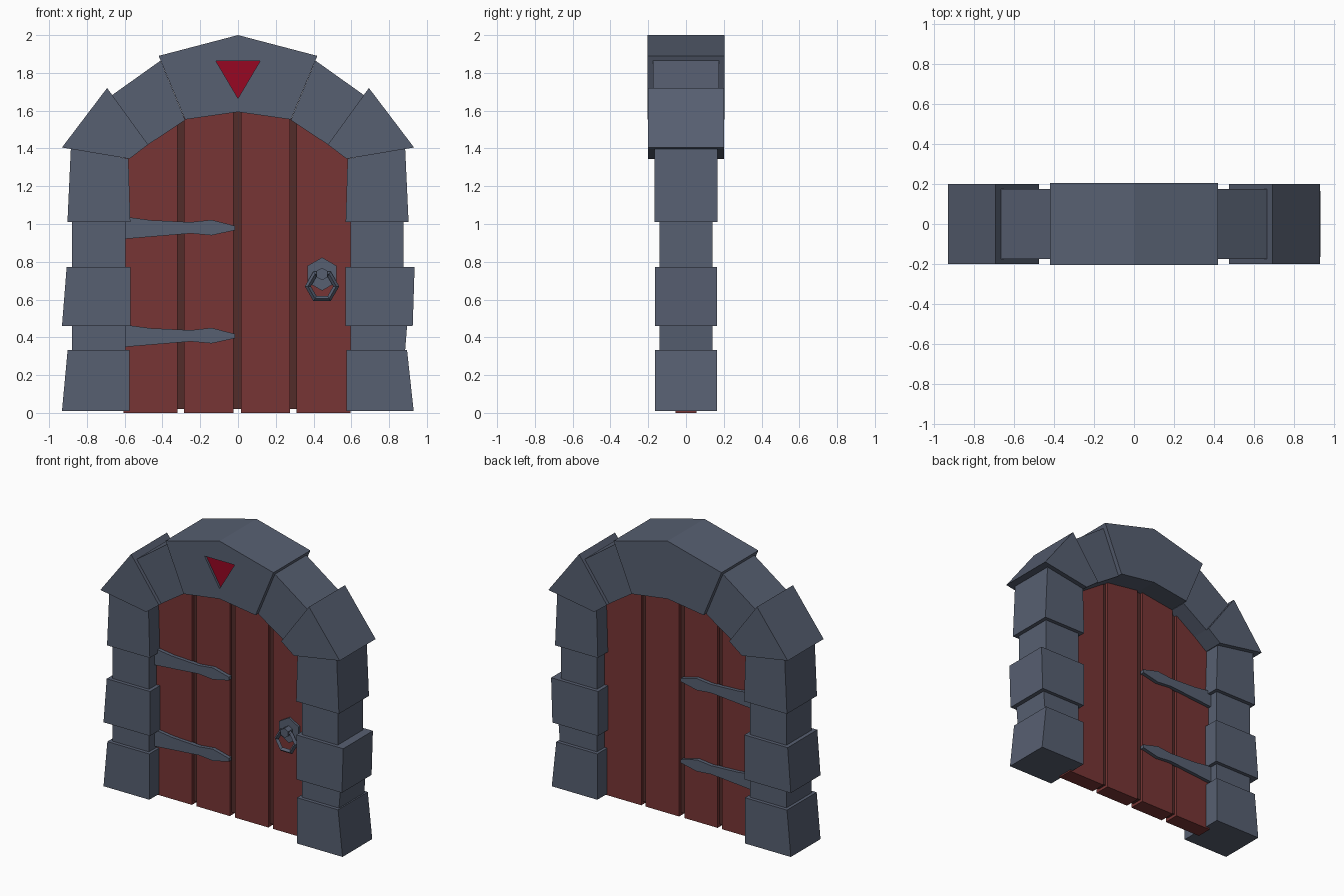
import bpy, bmesh
from math import sin, cos, pi, radians

if "Cube" in bpy.data.objects:
    bpy.data.objects.remove(bpy.data.objects["Cube"])


def material(name, rgb):
    m = bpy.data.materials.new(name)
    m.diffuse_color = (*rgb, 1)
    m.use_nodes = True
    m.node_tree.nodes["Principled BSDF"].inputs["Base Color"].default_value = m.diffuse_color
    return m


STONE = material("blue_grey_stone", (0.095, 0.115, 0.165))
WOOD = material("red_wood", (0.185, 0.036, 0.035))
DARK = material("dark_wood", (0.085, 0.025, 0.023))
GEM = material("crimson", (0.31, 0.002, 0.016))


def prism(name, pts, y0, y1, mat=STONE):
    """Extrude an (x, z) outline from y0 to y1."""
    bm = bmesh.new()
    face = bm.faces.new([bm.verts.new((x, y0, z)) for x, z in pts])
    ext = bmesh.ops.extrude_face_region(bm, geom=[face])["geom"]
    bmesh.ops.translate(bm, vec=(0, y1 - y0, 0),
                        verts=[v for v in ext if isinstance(v, bmesh.types.BMVert)])
    bmesh.ops.recalc_face_normals(bm, faces=bm.faces[:])
    me = bpy.data.meshes.new(name)
    bm.to_mesh(me)
    bm.free()
    ob = bpy.data.objects.new(name, me)
    bpy.context.collection.objects.link(ob)
    me.materials.append(mat)
    return ob


def hexagon(cx, cz, r):
    return [(cx + r * sin(i * pi / 3), cz + r * cos(i * pi / 3)) for i in range(6)]


# Jamb stones: z low, z high, inner x, outer x (left low/high, right low/high), half depth
jambs = [
    (0.01, 0.332, 0.575, 0.932, 0.902, 0.93, 0.895, 0.165),
    (0.332, 0.46, 0.595, 0.88, 0.88, 0.885, 0.895, 0.14),
    (0.46, 0.773, 0.57, 0.932, 0.907, 0.925, 0.935, 0.165),
    (0.773, 1.01, 0.595, 0.88, 0.88, 0.875, 0.875, 0.14),
]
for i, (z0, z1, xi, l0, l1, r0, r1, d) in enumerate(jambs):
    for side, s, o0, o1 in (("left", -1, l0, l1), ("right", 1, r0, r1)):
        prism(f"{side}_jamb_stone_{i + 1}",
              [(s * xi, z0), (s * o0, z0), (s * o1, z1), (s * xi, z1)], -d, d)

# Upper jamb stones and arch stones, mirrored
arch = [
    ("springer_stone", [(0.57, 1.01), (0.903, 1.01), (0.885, 1.40), (0.58, 1.345)], 0.167),
    ("shoulder_stone", [(0.575, 1.345), (0.932, 1.405), (0.693, 1.72), (0.476, 1.42)], 0.20),
    ("arch_stone", [(0.476, 1.42), (0.67, 1.68), (0.41, 1.865), (0.28, 1.55)], 0.175),
]
for name, pts, d in arch:
    for side, s in (("left", -1), ("right", 1)):
        prism(f"{side}_{name}", [(s * x, z) for x, z in pts], -d, d)

# Keystone with a sunk triangle
key = prism("keystone", [(-0.42, 1.89), (0, 2.0), (0.42, 1.89),
                         (0.28, 1.553), (0, 1.593), (-0.28, 1.553)], -0.205, 0.205)
tri = [(-0.117, 1.863), (0.117, 1.863), (0, 1.665)]
cutter = prism("triangle_cutter", tri, -0.25, -0.188)
cutter.hide_render = True
cutter.hide_set(True)
cut = key.modifiers.new("triangle_recess", "BOOLEAN")
cut.operation = "DIFFERENCE"
cut.object = cutter
prism("triangle_inlay", tri, -0.19, -0.186, GEM)

# Door planks, tops tucked into the arch
planks = [(-0.605, -0.32, 1.36, 1.55), (-0.285, -0.025, 1.58, 1.61),
          (0.015, 0.275, 1.61, 1.58), (0.31, 0.595, 1.55, 1.36)]
for i, (x0, x1, t0, t1) in enumerate(planks):
    prism(f"door_plank_{i + 1}", [(x0, 0), (x1, 0), (x1, t1), (x0, t0)], -0.055, 0.055, WOOD)

# Dark battens seen in the gaps between planks
for i in range(3):
    x0, x1 = planks[i][1], planks[i + 1][0]
    prism(f"gap_batten_{i + 1}", [(x0, 0.02), (x1, 0.02), (x1, planks[i + 1][2] - 0.01),
                                  (x0, planks[i][3] - 0.01)], -0.035, 0.035, DARK)

# Strap hinges, on both faces of the door
strap = [(-0.61, 0.92), (-0.25, 0.95), (-0.14, 0.94), (-0.015, 0.967),
         (-0.015, 0.99), (-0.14, 1.022), (-0.25, 1.01), (-0.46, 1.02), (-0.61, 1.04)]
for label, dz in (("upper", 0), ("lower", -0.572)):
    pts = [(x, z + dz) for x, z in strap]
    prism(f"{label}_hinge_front", pts, -0.08, -0.05)
    prism(f"{label}_hinge_back", pts, 0.05, 0.08)

# Handle: plate, boss and hexagonal pull ring
prism("handle_plate", hexagon(0.445, 0.735, 0.088), -0.07, -0.05)
prism("handle_boss", hexagon(0.445, 0.735, 0.033), -0.12, -0.065)
bpy.ops.mesh.primitive_torus_add(major_segments=6, minor_segments=4, major_radius=0.075,
                                 minor_radius=0.016, location=(0.445, -0.098, 0.67),
                                 rotation=(radians(90), 0, 0))
ring = bpy.context.object
ring.name = "handle_ring"
ring.data.materials.append(STONE)
